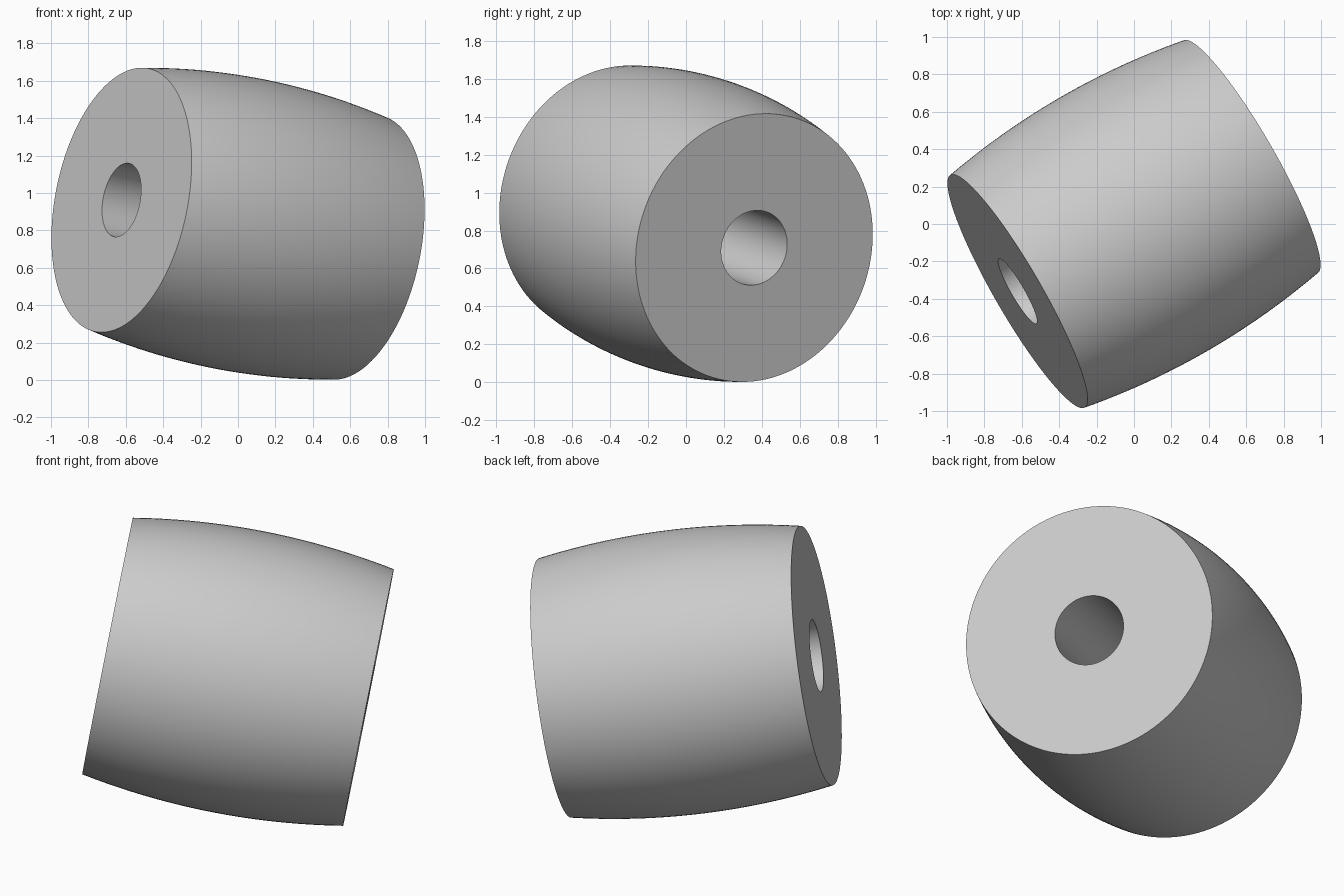
import bpy, bmesh, math
from mathutils import Vector, Matrix

cube = bpy.data.objects.get("Cube")
if cube:
    bpy.data.objects.remove(cube, do_unlink=True)

HALF_LENGTH = 0.73
END_RADIUS = 0.718
BULGE = 0.066
HOLE_RADIUS = 0.2
STEPS = 24
SEGMENTS = 128

# Plain grey material
grey = bpy.data.materials.new("light grey")
grey.use_nodes = True
colour = (0.6, 0.6, 0.6, 1)
grey.diffuse_color = colour
grey.node_tree.nodes["Principled BSDF"].inputs["Base Color"].default_value = colour

# Closed cross-section: shallow circular arc outside, straight bore inside
arc_radius = (HALF_LENGTH ** 2 + BULGE ** 2) / (2 * BULGE)
profile = []
for i in range(STEPS + 1):
    h = HALF_LENGTH * (2 * i / STEPS - 1)
    sag = arc_radius - math.sqrt(arc_radius ** 2 - h ** 2)
    profile.append((END_RADIUS + BULGE - sag, h))
profile += [(HOLE_RADIUS, HALF_LENGTH), (HOLE_RADIUS, -HALF_LENGTH)]

# Barrel body, revolved around its own axis
bm = bmesh.new()
verts = [bm.verts.new((r, 0, h)) for r, h in profile]
edges = [bm.edges.new((v, verts[i - 1])) for i, v in enumerate(verts)]
bmesh.ops.spin(bm, geom=verts + edges, cent=(0, 0, 0), axis=(0, 0, 1),
               angle=math.tau, steps=SEGMENTS, use_merge=True)
bmesh.ops.remove_doubles(bm, verts=bm.verts, dist=1e-5)
bmesh.ops.recalc_face_normals(bm, faces=bm.faces)

# Lay the barrel over along its tilted axis
tilt, turn = math.radians(10), math.radians(30)
axis = Vector((math.cos(tilt) * math.cos(turn),
               math.cos(tilt) * math.sin(turn), -math.sin(tilt)))
bm.transform(Matrix.Translation((0, 0, 0.836)) @ axis.to_track_quat('Z', 'Y').to_matrix().to_4x4())

mesh = bpy.data.meshes.new("barrel_bead")
bm.to_mesh(mesh)
bm.free()
mesh.materials.append(grey)
bead = bpy.data.objects.new("barrel_bead", mesh)
bpy.context.collection.objects.link(bead)

# Smooth curved walls with crisp rims
bpy.ops.object.select_all(action='DESELECT')
bead.select_set(True)
bpy.context.view_layer.objects.active = bead
bpy.ops.object.shade_smooth_by_angle(angle=math.radians(30))
